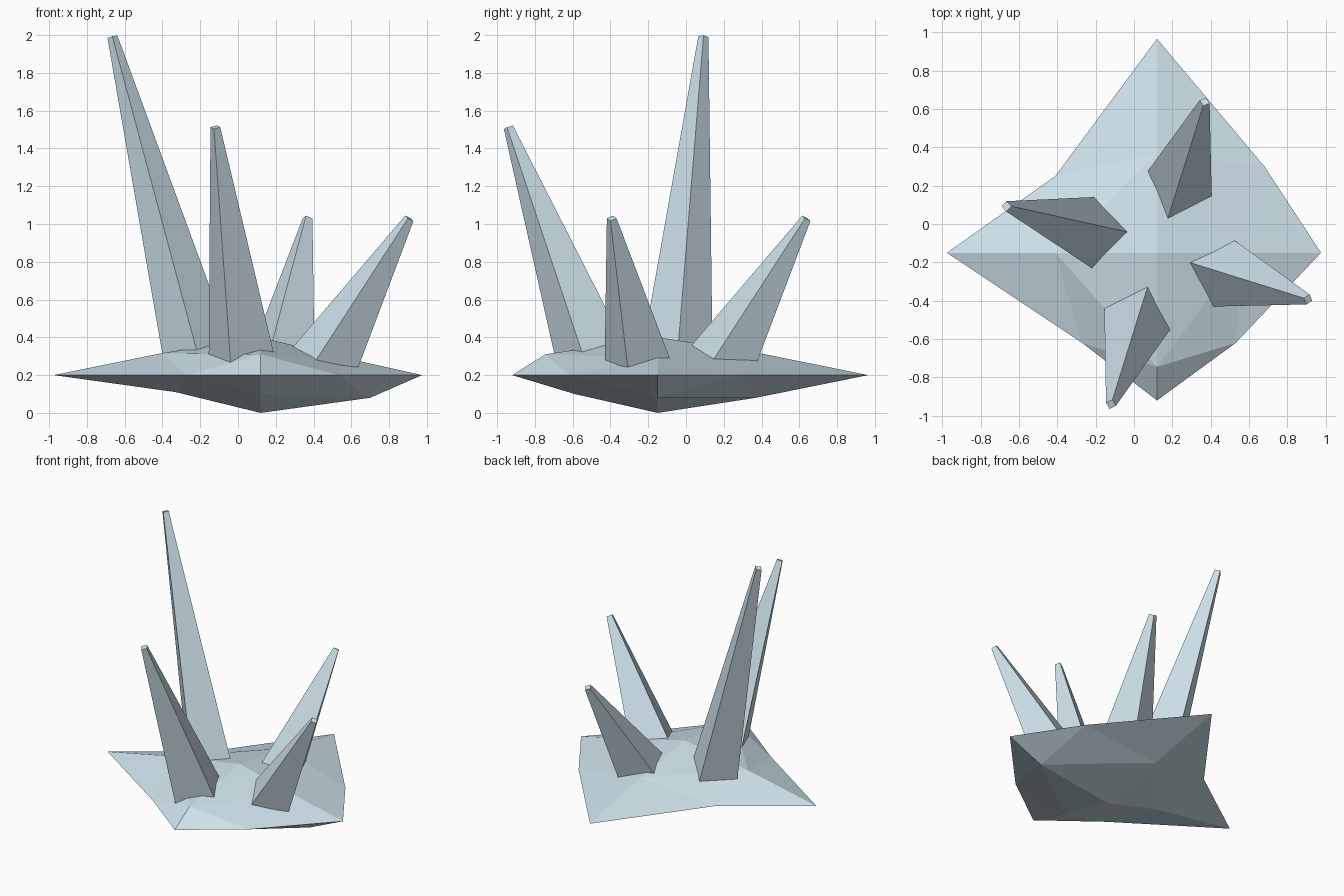
import bpy, bmesh
from mathutils import Vector
from mathutils.geometry import intersect_line_plane

if "Cube" in bpy.data.objects:
    bpy.data.objects.remove(bpy.data.objects["Cube"])

# Pale blue crystal colour
ice = bpy.data.materials.new("pale_blue")
ice.diffuse_color = (0.62, 0.76, 0.83, 1)
ice.use_nodes = True
ice.node_tree.nodes["Principled BSDF"].inputs["Base Color"].default_value = ice.diffuse_color


def make_object(name, points, faces):
    bm = bmesh.new()
    verts = [bm.verts.new(p) for p in points]
    for f in faces:
        bm.faces.new([verts[i] for i in f])
    bmesh.ops.recalc_face_normals(bm, faces=bm.faces)
    mesh = bpy.data.meshes.new(name)
    bm.to_mesh(mesh)
    bm.free()
    mesh.materials.append(ice)
    obj = bpy.data.objects.new(name, mesh)
    bpy.context.collection.objects.link(obj)


# Base rock: flattened octahedron, each face split in four, midpoints displaced
cx, cy = 0.12, -0.15
points = [(cx, cy, 0.40), (cx, cy, 0.0)]
points += [(0.975, cy, 0.2), (cx, 0.965, 0.2), (-0.975, cy, 0.2), (cx, -0.92, 0.2)]             # corners
points += [(0.68, 0.30, 0.2), (-0.41, 0.25, 0.2), (-0.27, -0.62, 0.2), (0.53, -0.62, 0.2)]      # rim midpoints
points += [(0.57, cy, 0.29), (cx, 0.37, 0.32), (-0.41, cy, 0.315), (cx, -0.745, 0.31)]          # upper midpoints
points += [(0.70, cy, 0.08), (cx, 0.37, 0.08), (-0.33, cy, 0.11), (cx, -0.59, 0.10)]            # lower midpoints
faces = []
for pole, ring in ((0, 10), (1, 14)):
    for i in range(4):
        j = (i + 1) % 4
        corner, nxt, mid, a, b = 2 + i, 2 + j, 6 + i, ring + i, ring + j
        faces += [(corner, mid, a), (mid, nxt, b), (a, mid, b), (a, b, pole)]
make_object("base_rock", points, faces)


# Spike: square frustum whose edges run from the tip through four surface corners
def spike(name, tip, corners, tip_radius=0.027, sink=0.08):
    tip = Vector(tip)
    corners = [Vector(c) for c in corners]
    centre = sum(corners, Vector()) / 4
    axis = (tip - centre).normalized()
    top, bottom = [], []
    for c in corners:
        out = c - centre
        out -= axis * out.dot(axis)
        t = tip + out.normalized() * tip_radius
        top.append(t)
        bottom.append(intersect_line_plane(t, c, centre - axis * sink, axis))
    sides = [(i, (i + 1) % 4, 4 + (i + 1) % 4, 4 + i) for i in range(4)]
    make_object(name, bottom + top, sides + [(3, 2, 1, 0), (4, 5, 6, 7)])


spike("tall_left_spike", (-0.665, 0.092, 1.992),
      [(-0.04, -0.04, 0.37), (-0.22, 0.14, 0.33), (-0.40, -0.04, 0.31), (-0.22, -0.23, 0.335)])
spike("front_spike", (-0.12, -0.94, 1.512),
      [(0.185, -0.555, 0.335), (0.07, -0.33, 0.37), (-0.155, -0.44, 0.31), (-0.04, -0.69, 0.28)])
spike("right_spike", (0.907, -0.393, 1.03),
      [(0.64, -0.31, 0.25), (0.53, -0.09, 0.30), (0.305, -0.205, 0.365), (0.42, -0.43, 0.29)])
spike("back_spike", (0.368, 0.637, 1.03),
      [(0.405, 0.15, 0.29), (0.30, 0.38, 0.28), (0.075, 0.28, 0.335), (0.18, 0.04, 0.37)])
